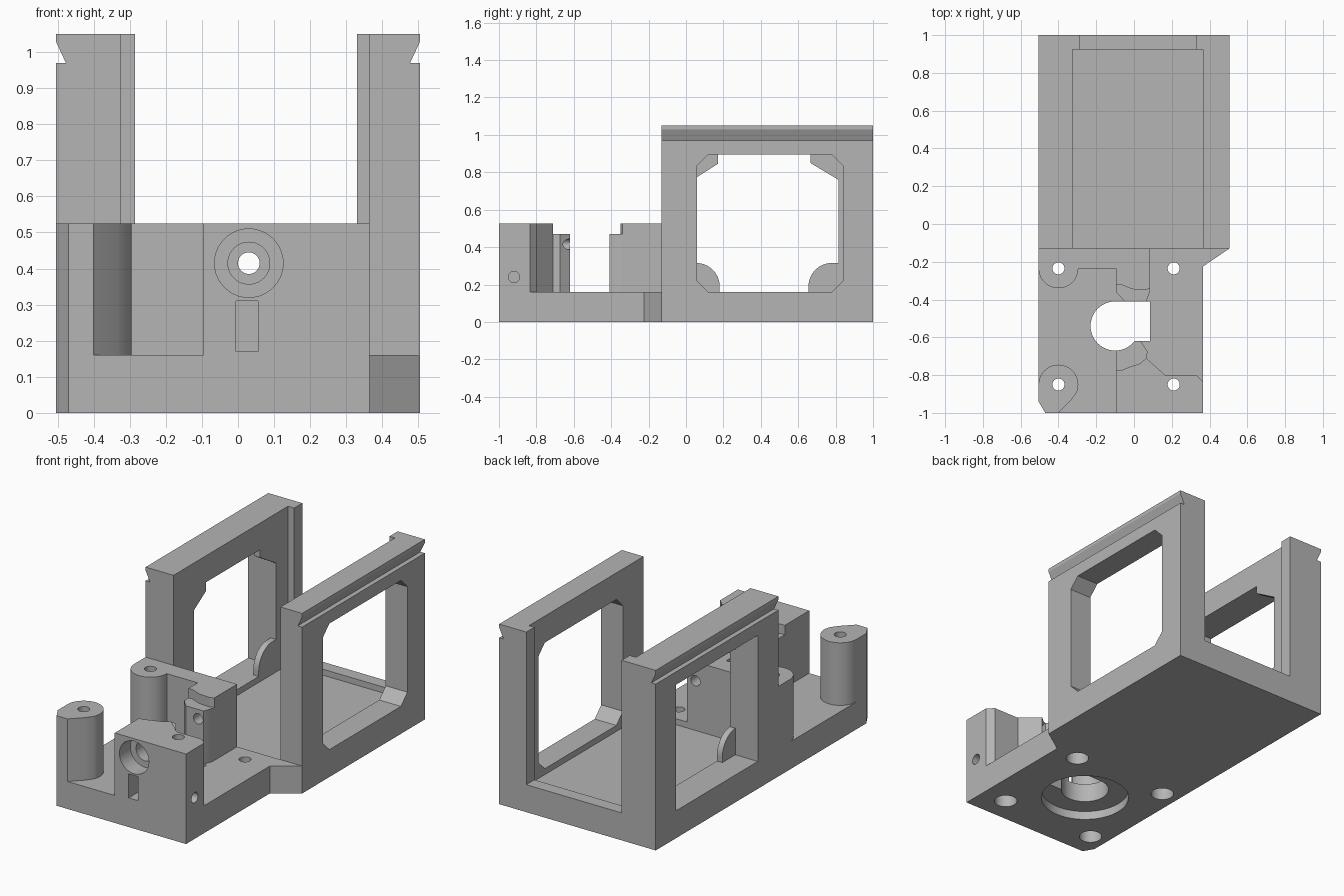
import bpy, bmesh
from math import cos, sin, radians

cube = bpy.data.objects.get("Cube")
if cube:
    bpy.data.objects.remove(cube, do_unlink=True)

grey = bpy.data.materials.new("plain_grey")
grey.use_nodes = True
grey.diffuse_color = (0.46, 0.46, 0.46, 1)
grey.node_tree.nodes["Principled BSDF"].inputs["Base Color"].default_value = grey.diffuse_color


def arc(cx, cy, r, start=0, end=360, n=32):
    """Points on an arc; a full circle leaves out the repeated end."""
    steps = n if end - start == 360 else n + 1
    angles = [radians(start + (end - start) * i / n) for i in range(steps)]
    return [(cx + r * cos(a), cy + r * sin(a)) for a in angles]


def rect(a, b, c, d):
    return [(a, c), (b, c), (b, d), (a, d)]


def prism(name, profile, lo, hi, axis="z"):
    """Extrude a profile along an axis; profiles are xy, xz or yz."""
    place = {"z": lambda a, b, h: (a, b, h),
             "y": lambda a, b, h: (a, h, b),
             "x": lambda a, b, h: (h, a, b)}[axis]
    bm = bmesh.new()
    ends = [[bm.verts.new(place(a, b, h)) for a, b in profile] for h in (lo, hi)]
    for ring in ends:
        bm.faces.new(ring)
    n = len(profile)
    for i in range(n):
        j = (i + 1) % n
        bm.faces.new((ends[0][i], ends[0][j], ends[1][j], ends[1][i]))
    bmesh.ops.recalc_face_normals(bm, faces=bm.faces)
    mesh = bpy.data.meshes.new(name)
    bm.to_mesh(mesh)
    bm.free()
    mesh.materials.append(grey)
    obj = bpy.data.objects.new(name, mesh)
    bpy.context.collection.objects.link(obj)
    return obj


def combine(obj, tools, operation="DIFFERENCE"):
    """Apply booleans one after another and remove the tools."""
    for tool in tools:
        mod = obj.modifiers.new("shape", "BOOLEAN")
        mod.operation, mod.solver, mod.object = operation, "EXACT", tool
        graph = bpy.context.evaluated_depsgraph_get()
        mesh = bpy.data.meshes.new_from_object(obj.evaluated_get(graph))
        obj.modifiers.clear()
        obj.data = mesh
        bpy.data.objects.remove(tool, do_unlink=True)
    return obj


FLOOR, TOP, BLOCK, NOSE = 0.16, 1.05, 0.525, 0.47
X0, X1, XF, YW = -0.505, 0.505, 0.365, -0.13
CX, CY = -0.1, -0.54
SCREWS = [(-0.4, -0.85), (-0.4, -0.235), (0.21, -0.235), (0.21, -0.85)]


def screw_holes():
    return [prism("cutter", arc(x, y, 0.032), -0.1, 0.7) for x, y in SCREWS]


def key_hole():
    return [prism("cutter", arc(CX, CY, 0.13, n=48), -0.1, 0.7),
            prism("cutter", rect(CX, 0.085, -0.62, -0.41), -0.1, 0.7)]


def bore():
    return [prism("cutter", arc(0.03, 0.415, r, n=40), -1.1, end, "y")
            for r, end in ((0.095, -0.9), (0.058, -0.82), (0.03, 0.0))]


# Base plate with rear pocket, lens hole and recessed screw holes
base = prism("base_plate", [(-0.47, -1), (XF, -1), (XF, -0.225), (X1, YW),
                            (X1, 1), (X0, 1), (X0, -0.94)], 0, FLOOR)
combine(base, screw_holes() + key_hole()
        + [prism("cutter", rect(-0.325, XF, YW, 0.925), 0.125, 0.3),
           prism("cutter", arc(CX, CY, 0.24, n=64), -0.1, 0.05)]
        + [prism("cutter", arc(x, y, 0.062), -0.1, 0.08) for x, y in SCREWS])

# Front corner post
post = prism("front_post", [(-0.47, -1), (-0.4, -1), (-0.335, -0.935)]
             + arc(-0.4, -0.85, 0.105, -25, 180) + [(X0, -0.94)], FLOOR, BLOCK)
combine(post, screw_holes())

# Front block with a lower nose around the hole
front = prism("front_block", [(-0.095, -1), (XF, -1), (XF, -0.835), (0.33, -0.8),
                              (0.165, -0.8), (0.065, -0.71), (0.03, -0.74),
                              (-0.02, -0.755), (-0.07, -0.775), (-0.095, -0.775)],
              FLOOR, BLOCK)
combine(front, [prism("nose", [(-0.095, -0.85), (0.065, -0.85), (0.065, -0.71),
                               (0.072, -0.675), (0.035, -0.62), (-0.095, -0.62)],
                      FLOOR, NOSE)], "UNION")
combine(front, screw_holes() + key_hole() + bore()
        + [prism("cutter", rect(-0.005, 0.055, 0.17, 0.31), -1.1, -0.9, "y"),
           prism("cutter", arc(-0.92, 0.24, 0.03), 0.1, 0.6, "x")])

# Rear block with rounded post, thin web and nose
rear = prism("rear_block", [(X0, YW)] + arc(-0.4, -0.235, 0.105, 180, 358)
             + [(-0.295, -0.235), (-0.095, -0.235), (-0.095, -0.32), (-0.07, -0.32),
                (-0.01, -0.345), (0.06, -0.35), (0.085, -0.34), (0.085, YW)],
             FLOOR, BLOCK)
combine(rear, [prism("nose", [(-0.095, -0.25), (-0.095, -0.36), (-0.05, -0.41),
                              (0.065, -0.41), (0.085, -0.355), (0.085, -0.25)],
                     FLOOR, NOSE)], "UNION")
combine(rear, screw_holes() + key_hole() + bore())

# Side walls with an undercut groove along the outer top edge
for name, side, inner, lip in (("left_wall", 1, XF, 0.33), ("right_wall", -1, -0.325, -0.285)):
    out = side * X1
    wall = prism(name, [(inner, FLOOR), (out, FLOOR), (out, 0.97), (out - side * 0.028, 0.97),
                        (out, 1.03), (out, TOP), (inner, TOP)], YW, 1, "y")
    # Rear lip of the pocket
    a, b = sorted((inner, lip))
    prism(name + "_lip", rect(a, b, 0.925, 1), FLOOR, TOP)
    # Window
    if side > 0:
        window = [(0.12, 0.16), (0.78, 0.16), (0.84, 0.22), (0.84, 0.835),
                  (0.78, 0.895), (0.12, 0.895), (0.06, 0.835), (0.06, 0.22)]
    else:
        window = rect(0.06, 0.815, FLOOR, 0.895)
    combine(wall, [prism("cutter", window, 0.2 * side, 0.7 * side, "x")])

# Thin corner tabs in the right wall window
tabs = {
    "lower_front_tab": arc(0.055, 0.19, 0.125, 0, 90, 16) + [(0.055, FLOOR), (0.18, FLOOR)],
    "lower_rear_tab": [(0.815, 0.315)] + arc(0.78, 0.19, 0.125, 90, 180, 16)
                      + [(0.655, FLOOR), (0.815, FLOOR)],
    "upper_front_tab": [(0.06, 0.895), (0.06, 0.775), (0.17, 0.845), (0.17, 0.895)],
    "upper_rear_tab": [(0.815, 0.895), (0.815, 0.76), (0.665, 0.85), (0.665, 0.895)],
}
for name, profile in tabs.items():
    prism(name, profile, -0.36, -0.325, "x")

# Smooth curved faces, keep the edges sharp
bpy.ops.object.select_all(action="DESELECT")
for obj in bpy.context.collection.objects:
    if obj.type == "MESH":
        obj.select_set(True)
        bpy.context.view_layer.objects.active = obj
bpy.ops.object.shade_smooth_by_angle(angle=radians(25))
